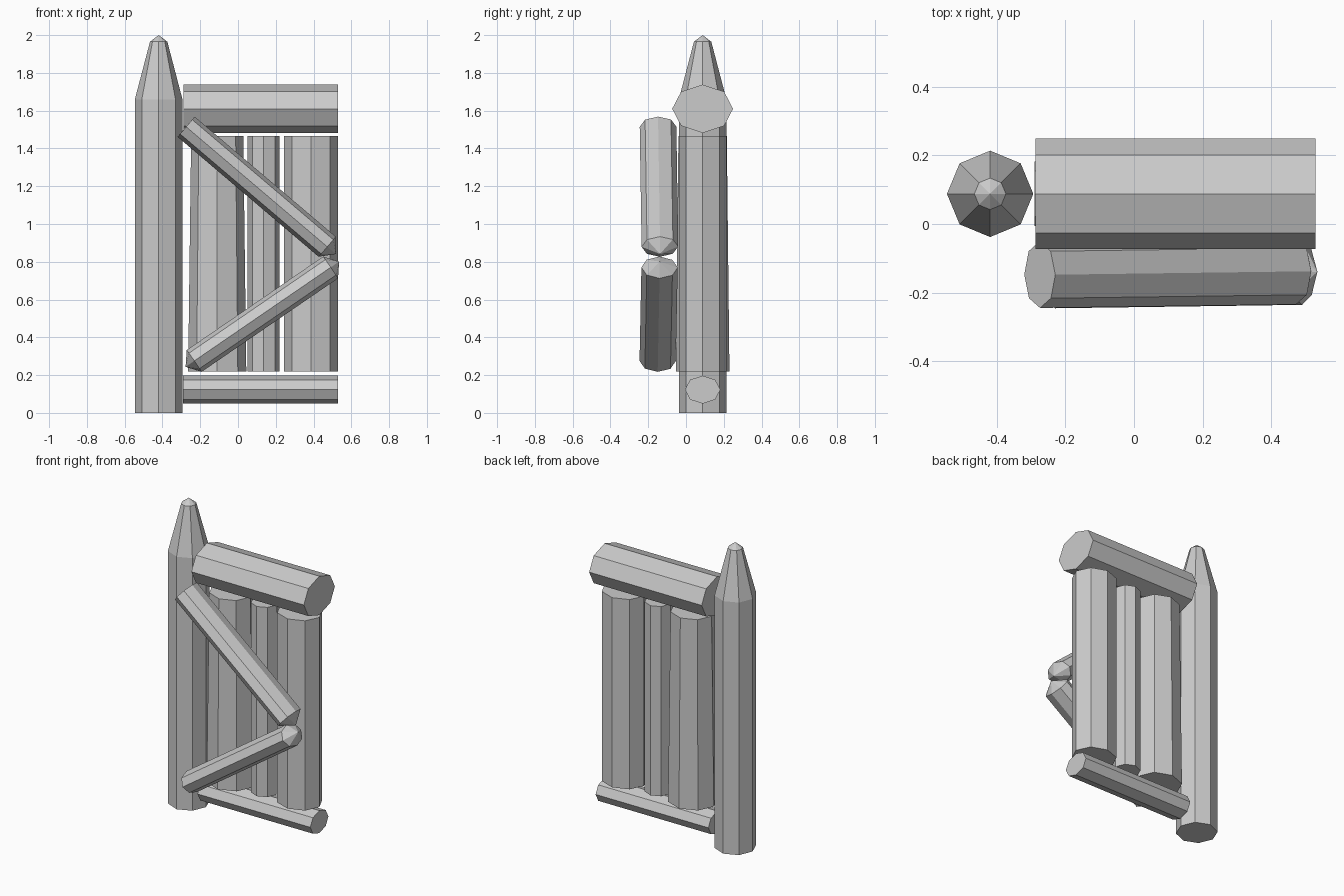
import bpy, bmesh, math
from mathutils import Vector

if "Cube" in bpy.data.objects:
    bpy.data.objects.remove(bpy.data.objects["Cube"])

SIDES = 8


def log(name, start, end, rings, tip_start=0.0, tip_end=0.0):
    """Octagonal log; rings = (fraction along axis, in-plane radius, depth radius)."""
    a, b = Vector(start), Vector(end)
    d = (b - a).normalized()
    side = Vector((0, 1, 0)).cross(d).normalized()
    depth = d.cross(side)
    bm = bmesh.new()
    loops = []
    for t, r_side, r_depth in rings:
        c = a.lerp(b, t)
        loops.append([bm.verts.new(c + side * r_side * math.cos(k * math.tau / SIDES)
                                   + depth * r_depth * math.sin(k * math.tau / SIDES))
                      for k in range(SIDES)])
    for lo, hi in zip(loops, loops[1:]):
        for k in range(SIDES):
            j = (k + 1) % SIDES
            bm.faces.new((lo[k], lo[j], hi[j], hi[k]))
    # Flat or pointed ends
    for loop, point, tip in ((loops[0], a - d * tip_start, tip_start),
                             (loops[-1], b + d * tip_end, tip_end)):
        if tip:
            apex = bm.verts.new(point)
            for k in range(SIDES):
                bm.faces.new((loop[k], loop[(k + 1) % SIDES], apex))
        else:
            bm.faces.new(loop)
    bmesh.ops.recalc_face_normals(bm, faces=bm.faces)
    mesh = bpy.data.meshes.new(name)
    bm.to_mesh(mesh)
    bm.free()
    obj = bpy.data.objects.new(name, mesh)
    bpy.context.collection.objects.link(obj)
    return obj


def span(r_side, r_depth):
    return [(0, r_side, r_depth), (1, r_side, r_depth)]


Y = 0.088  # plane of the fence panel

# Sharpened corner post
log("post", (-0.42, Y, 0), (-0.42, Y, 1.965),
    [(0, 0.126, 0.126), (1.66 / 1.965, 0.126, 0.126), (1, 0.046, 0.046)], tip_end=0.035)

# Horizontal rails
log("top_rail", (-0.288, Y, 1.61), (0.53, Y, 1.61), span(0.128, 0.161))
log("bottom_rail", (-0.29, Y, 0.123), (0.53, Y, 0.123), span(0.074, 0.094))

# Upright logs, the first one slightly tapered
log("upright_left", (-0.11, Y, 0.22), (-0.11, Y, 1.467), [(0, 0.154, 0.142), (1, 0.138, 0.128)])
log("upright_middle", (0.136, Y, 0.22), (0.136, Y, 1.467), span(0.085, 0.088))
log("upright_right", (0.387, Y, 0.22), (0.387, Y, 1.467), span(0.143, 0.126))

# Diagonal braces on the front
log("upper_brace", (-0.275, -0.148, 1.515), (0.472, -0.138, 0.88), span(0.07, 0.097), tip_end=0.06)
log("lower_brace", (-0.232, -0.15, 0.275), (0.49, -0.14, 0.77), span(0.07, 0.096),
    tip_start=0.055, tip_end=0.055)
